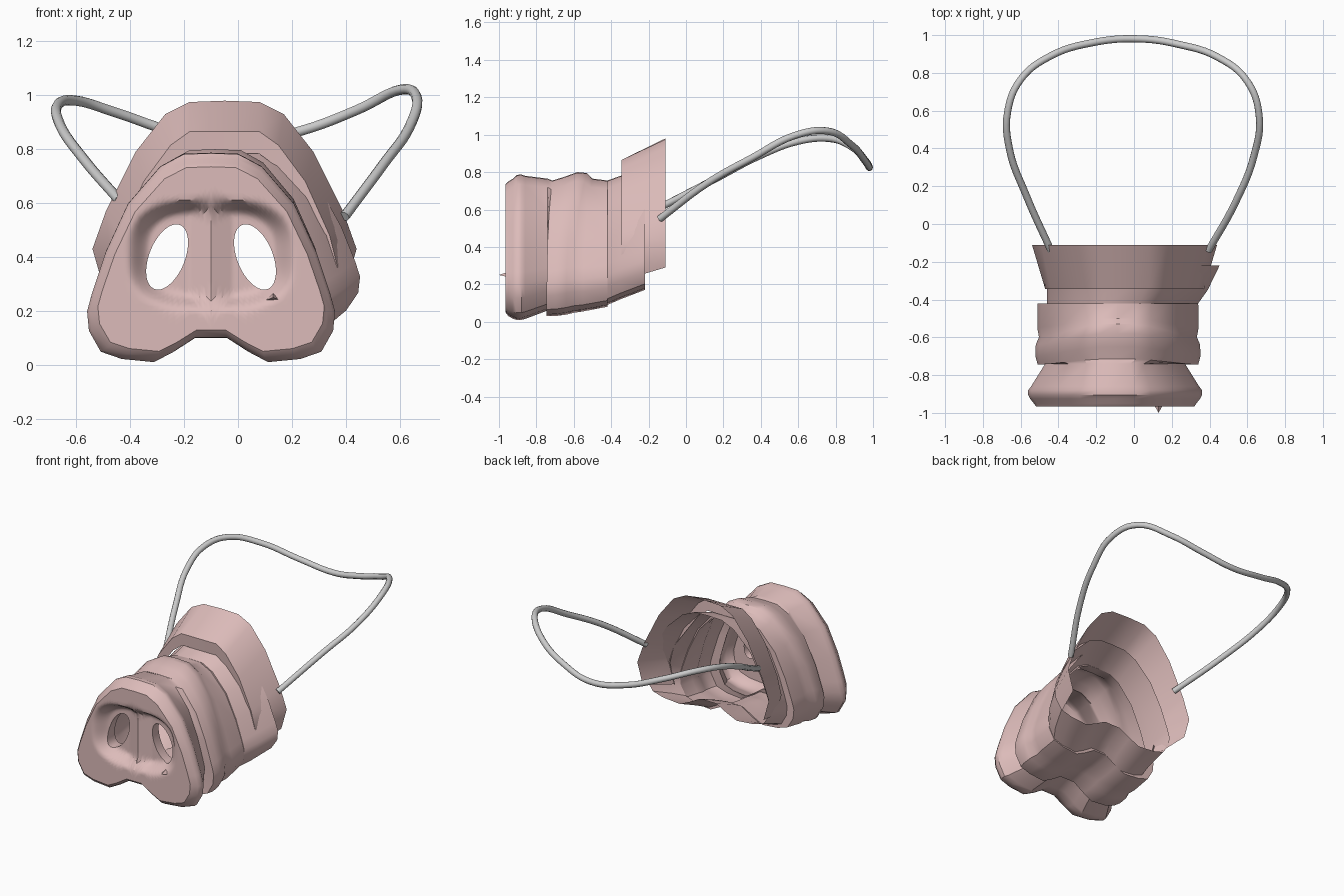
import bpy, bmesh, math
from mathutils import Vector

if "Cube" in bpy.data.objects:
    bpy.data.objects.remove(bpy.data.objects["Cube"])

pink = bpy.data.materials.new("pink")
pink.diffuse_color = (0.72, 0.50, 0.49, 1)
pink.use_nodes = True
pink.node_tree.nodes["Principled BSDF"].inputs["Base Color"].default_value = pink.diffuse_color


def finish(bm, name, angle=35):
    bmesh.ops.remove_doubles(bm, verts=bm.verts, dist=0.0005)
    bmesh.ops.recalc_face_normals(bm, faces=bm.faces)
    me = bpy.data.meshes.new(name)
    bm.to_mesh(me)
    bm.free()
    ob = bpy.data.objects.new(name, me)
    bpy.context.collection.objects.link(ob)
    me.materials.append(pink)
    bpy.ops.object.select_all(action='DESELECT')
    ob.select_set(True)
    bpy.context.view_layer.objects.active = ob
    bpy.ops.object.shade_smooth_by_angle(angle=math.radians(angle))
    return ob


def loft(bm, rings, closed=True):
    rows = [[bm.verts.new(p) for p in r] for r in rings]
    for a, b in zip(rows, rows[1:]):
        n = len(a)
        for i in range(n if closed else n - 1):
            j = (i + 1) % n
            bm.faces.new((a[i], a[j], b[j], b[i]))


# half outline of the snout: (side, height), both 0..1, top to bottom
HALF = [(0, 1), (.22, .995), (.41, .935), (.67, .757), (.85, .526), (.96, .33),
        (1, .243), (.985, .15), (.89, .05), (.72, .015), (.46, 0), (.3, .05), (.13, .115), (0, .115)]


def half_ring(hw, zb, zt):
    return [(u * hw, zb + v * (zt - zb)) for u, v in HALF]


def full_ring(y, cx, hw, zb, zt, lean=0):
    h = half_ring(hw, zb, zt)
    pts = h + [(-u, z) for u, z in h[-2:0:-1]]
    return [(cx + u, y + lean * ((z - zb) / (zt - zb)) ** 3, z) for u, z in pts]


# snout body: disc, pinched throat, soft bands, flared neck
# y, centre x, half width, bottom, top, lean of the top
FRONT = (-.965, -.1, .42, .05, .735)
SECTIONS = [
    FRONT, (-.95, -.1, .43, .03, .75), (-.925, -.1, .45, .016, .765), (-.905, -.1, .46, .01, .785),
    (-.88, -.1, .46, .01, .787), (-.86, -.1, .445, .015, .78), (-.74, -.1, .37, .06, .765),
    (-.745, -.085, .425, .03, .755, .03), (-.70, -.085, .437, .03, .775, .05),
    (-.64, -.085, .435, .038, .80, .06), (-.60, -.085, .418, .048, .795, .07),
    (-.55, -.085, .427, .055, .765, .05), (-.42, -.085, .425, .08, .755),
    (-.42, -.06, .40, .09, .755), (-.35, -.035, .425, .12, .78), (-.22, -.01, .463, .17, .82)]
bm = bmesh.new()
loft(bm, [full_ring(*s) for s in SECTIONS])

# front plate: each half lofts from its outline into a slanted nostril
NC = Vector((.163, .40))
TILT = math.radians(22)


def recess(u, z):
    r = ((abs(u) / .30) ** 3 + (abs(z - .41) / .20) ** 3) ** (1 / 3)
    t = min(max((1.05 - r) / .3, 0), 1)
    bridge = .55 + .45 * min(abs(u) / .08, 1)
    return .075 * t * t * (3 - 2 * t) * bridge


def nostril_point(p):
    d = (p - NC).normalized()
    along = -d.x * math.sin(TILT) + d.y * math.cos(TILT)
    across = d.x * math.cos(TILT) + d.y * math.sin(TILT)
    return NC + d / math.sqrt((along / .128) ** 2 + (across / .066) ** 2)


corners = [Vector(p) for p in half_ring(*FRONT[2:])]
outline = []
for a, b in zip(corners, corners[1:] + corners[:1]):
    n = max(1, round((b - a).length / .035))
    outline += [a.lerp(b, i / n) for i in range(n)]
for side in (1, -1):
    rings = []
    for k in range(15):
        ring = []
        for p in outline:
            q = p.lerp(nostril_point(p), k / 14)
            ring.append((-.1 + side * q.x, -.965 + recess(q.x, q.y), q.y))
        rings.append(ring)
    for y, s in ((-.86, 1.0), (-.82, 1.04)):
        rings.append([(-.1 + side * q.x, y, q.y) for q in
                      (NC + (nostril_point(p) - NC) * s for p in outline)])
    loft(bm, rings)
finish(bm, "snout")

# flared collar arching over the neck, open underneath
COLLAR_FRONT = [(0, .865), (.13, .865), (.2, .815), (.3, .68), (.39, .48), (.42, .36), (.38, .22)]
COLLAR_BACK = [(0, .98), (.13, .975), (.22, .93), (.33, .79), (.44, .57), (.49, .43), (.45, .29)]


def arch(y, half, cx=-.05):
    return [(cx - u, y, z) for u, z in half[:0:-1]] + [(cx + u, y, z) for u, z in half]


bm = bmesh.new()
neck_line = [(u * .97, z - .08 * (z > .6)) for u, z in COLLAR_FRONT]
loft(bm, [arch(-.34, neck_line), arch(-.345, COLLAR_FRONT), arch(-.11, COLLAR_BACK)], closed=False)
finish(bm, "collar")

# small point on the front plate
bm = bmesh.new()
tip = bm.verts.new((.13, -1, .25))
base = [bm.verts.new((.13 + x, -.955, .25 + z)) for x, z in ((-.025, -.01), (.025, -.01), (0, .015))]
for i in range(3):
    bm.faces.new((tip, base[i], base[(i + 1) % 3]))
finish(bm, "front_point")

# elastic strap (left grey)
PATH = [(-.44, -.14, .61), (-.57, .15, .76), (-.66, .40, .89), (-.668, .6, .965), (-.6, .765, .98),
        (-.45, .885, .935), (-.22, .96, .86), (.03, .98, .825), (.24, .95, .87), (.44, .885, .945),
        (.6, .755, 1.02), (.662, .58, .995), (.635, .36, .88), (.54, .12, .745), (.395, -.14, .55)]
cu = bpy.data.curves.new("strap", 'CURVE')
cu.dimensions = '3D'
cu.bevel_depth = .019
cu.bevel_resolution = 3
cu.resolution_u = 6
cu.use_fill_caps = True
sp = cu.splines.new('BEZIER')
sp.bezier_points.add(len(PATH) - 1)
for bp, p in zip(sp.bezier_points, PATH):
    bp.co = p
    bp.handle_left_type = bp.handle_right_type = 'AUTO'
sp.use_smooth = True
strap = bpy.data.objects.new("strap", cu)
bpy.context.collection.objects.link(strap)
